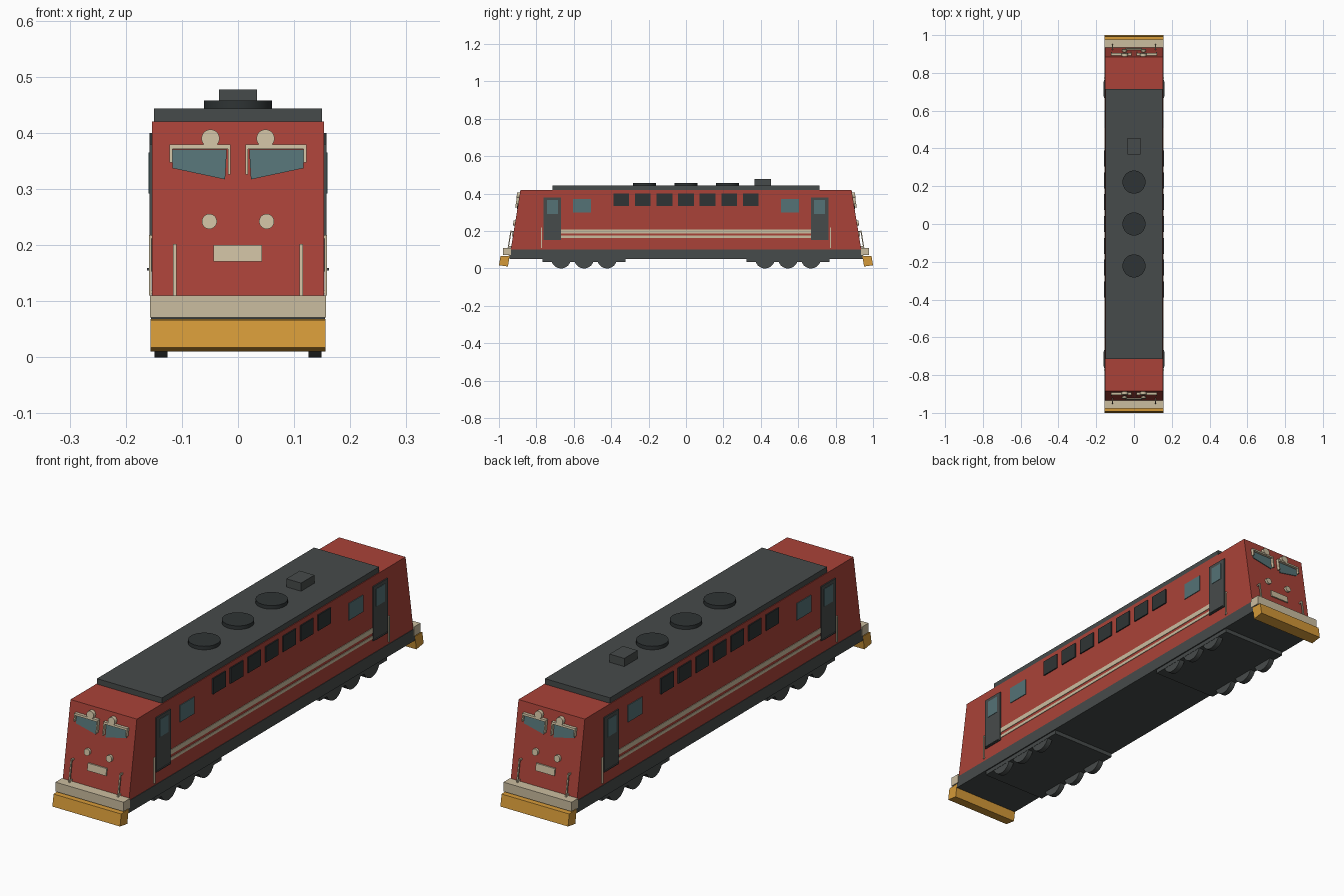
import bpy, bmesh, math

if "Cube" in bpy.data.objects:
    bpy.data.objects.remove(bpy.data.objects["Cube"])

def mat(name, r, g, b):
    m = bpy.data.materials.new(name)
    m.diffuse_color = (r, g, b, 1)
    m.use_nodes = True
    m.node_tree.nodes["Principled BSDF"].inputs["Base Color"].default_value = m.diffuse_color
    return m

RED = mat("red", .40, .055, .04)
DARK = mat("dark_grey", .062, .07, .069)
BLACK = mat("vent_black", .028, .034, .035)
CREAM = mat("cream", .60, .51, .35)
YELLOW = mat("yellow", .66, .32, .04)
GLASS = mat("glass", .09, .17, .18)

def loft(name, a, b, material, mirror="", smooth=False):
    """Closed solid between two matching rings, mirrored about the origin."""
    bm = bmesh.new()
    va, vb = [bm.verts.new(p) for p in a], [bm.verts.new(p) for p in b]
    n = len(va)
    bm.faces.new(va)
    bm.faces.new(vb[::-1])
    for i in range(n):
        j = (i + 1) % n
        bm.faces.new((va[j], va[i], vb[i], vb[j]))
    bmesh.ops.recalc_face_normals(bm, faces=bm.faces)
    me = bpy.data.meshes.new(name)
    bm.to_mesh(me)
    bm.free()
    me.materials.append(material)
    ob = bpy.data.objects.new(name, me)
    bpy.context.collection.objects.link(ob)
    if smooth:
        bpy.context.view_layer.objects.active = ob
        ob.select_set(True)
        bpy.ops.object.shade_smooth_by_angle(angle=math.radians(35))
        ob.select_set(False)
    if mirror:
        mod = ob.modifiers.new("Mirror", "MIRROR")
        mod.use_axis = ["X" in mirror, "Y" in mirror, False]
        mod.use_mirror_merge = False
    return ob

def rect(a0, a1, b0, b1):
    return [(a0, b0), (a1, b0), (a1, b1), (a0, b1)]

def circle(a, b, r, n=32):
    return [(a + r * math.cos(2 * math.pi * i / n), b + r * math.sin(2 * math.pi * i / n)) for i in range(n)]

def along_x(name, yz, x0, x1, material, mirror="", smooth=False):
    return loft(name, [(x0, y, z) for y, z in yz], [(x1, y, z) for y, z in yz], material, mirror, smooth)

def along_z(name, xy, z0, z1, material, mirror="", smooth=False):
    return loft(name, [(x, y, z0) for x, y in xy], [(x, y, z1) for x, y in xy], material, mirror, smooth)

def face_y(z):
    return -.937 + (z - .1) * .052 / .32

def on_face(name, xz, out, material, mirror="XY", inner=-.004, smooth=False):
    """Part standing out from the sloping cab face, repeated on both ends."""
    return loft(name, [(x, face_y(z) - inner, z) for x, z in xz],
                [(x, face_y(z) - out, z) for x, z in xz], material, mirror, smooth)

# Body, underframe and roof
along_x("body", [(-.937, .1), (.937, .1), (.885, .42), (-.885, .42)], -.153, .153, RED)
along_x("underframe", rect(-.945, .945, .05, .1), -.155, .155, DARK)
along_x("roof_panel", rect(-.715, .715, .418, .443), -.15, .15, DARK)
for y in (-.222, 0, .222):
    along_z("roof_fan", circle(0, y, .061), .44, .458, BLACK, smooth=True)
along_z("roof_box", rect(-.034, .034, .367, .455), .442, .477, DARK)

# Bogies and wheels
along_x("bogie_frame", rect(-.767, -.323, .033, .052), -.15, .15, DARK, "Y")
for y in (-.668, -.545, -.422):
    along_x("wheel", circle(y, .053, .053), .126, .149, DARK, "XY", True)

# Buffer beams and end skirts
along_x("buffer_beam", rect(-.978, -.935, .071, .11), -.157, .157, CREAM, "Y")
along_x("end_skirt", [(-1, .017), (-.952, .01), (-.943, .068), (-.992, .066)],
        -.156, .156, YELLOW, "Y")

# Side doors with windows, steps and handrails
along_x("door", rect(-.763, -.667, .153, .38), .15, .158, DARK, "XY")
along_x("door_window", rect(-.742, -.685, .292, .365), .15, .1595, GLASS, "XY")
along_x("door_step", rect(-.755, -.675, .155, .159), .15, .162, DARK, "XY")
for y in (-.772, -.66):
    z1 = .218 if y < -.7 else .165
    if y < -.7:
        along_x("side_handrail", rect(y - .003, y + .003, .11, z1), .154, .159, CREAM, "XY")
        for z in (.114, z1 - .006):
            along_x("side_rail_bracket", rect(y - .003, y + .003, z, z + .005), .15, .156, CREAM, "XY")

# Side windows, vents and stripes
along_x("side_window", rect(-.604, -.508, .3, .37), .15, .156, GLASS, "XY")
for i in range(-3, 4):
    y = i * .1155
    along_x("side_vent", rect(y - .042, y + .042, .335, .4), .15, .158, BLACK, "X")
along_x("wide_stripe", rect(-.667, .667, .188, .208), .15, .1555, CREAM, "X")
along_x("thin_stripe", rect(-.667, .667, .163, .175), .15, .1555, CREAM, "X")

# Cab windscreens with cream brow frames
on_face("windscreen", [(.02, .37), (.117, .37), (.117, .337), (.023, .317)], .003, GLASS)
on_face("windscreen_frame", [(.013, .326), (.018, .326), (.018, .371), (.117, .371), (.117, .347),
                             (.122, .347), (.122, .379), (.013, .379)], .013, CREAM)

# Lights, plate and front handrails
on_face("upper_headlight", circle(.049, .39, .016), .015, CREAM, smooth=True)
on_face("lower_headlight", circle(.051, .242, .0135), .01, CREAM, smooth=True)
on_face("number_plate", rect(-.044, .043, .171, .2), .006, CREAM, "Y")
on_face("front_handrail", rect(.11, .1155, .105, .202), .018, CREAM, inner=.012)
for z in (.113, .194):
    on_face("front_rail_bracket", rect(.11, .1155, z, z + .006), .014, CREAM)
